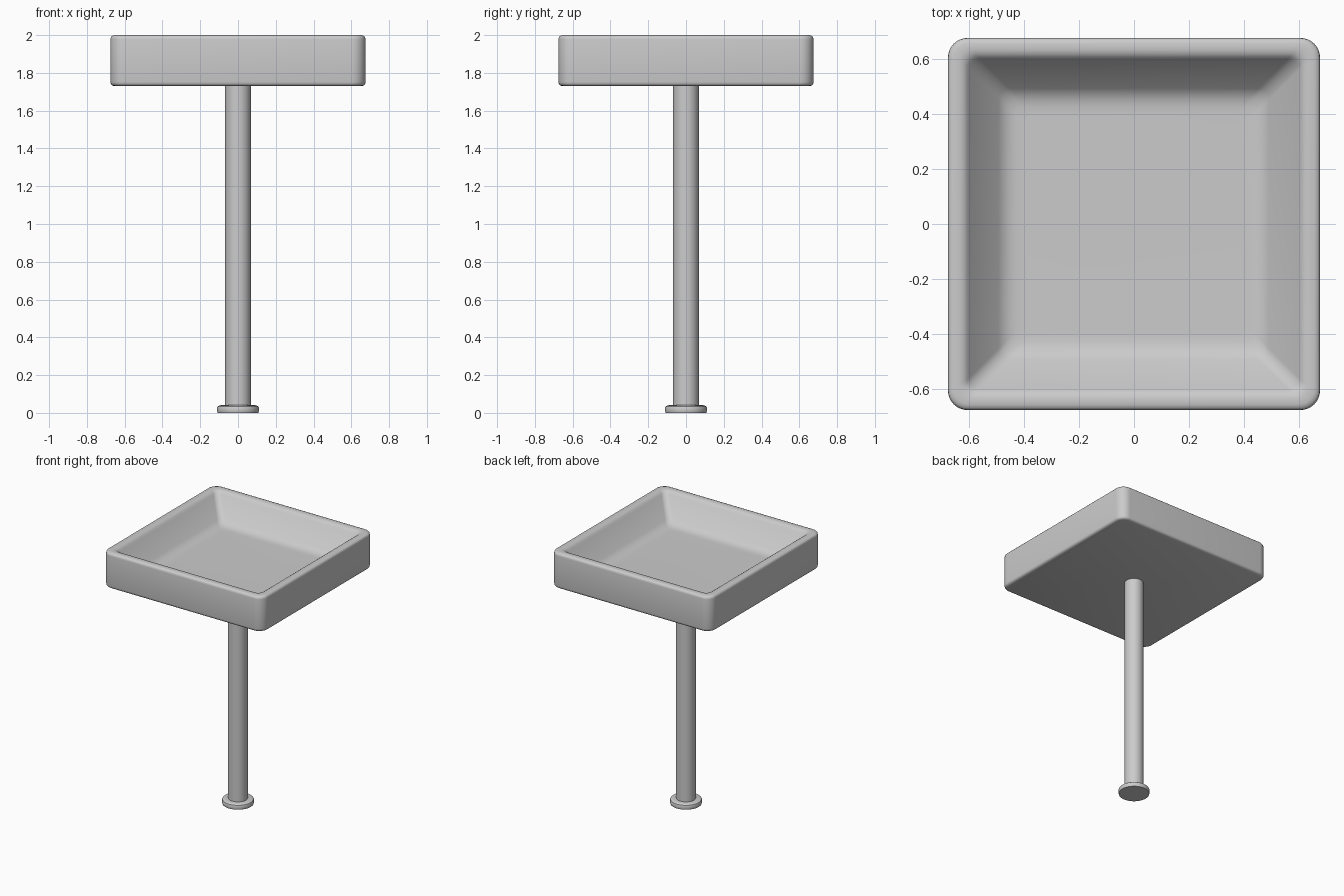
import bpy, bmesh
from math import cos, sin, pi

if "Cube" in bpy.data.objects:
    bpy.data.objects.remove(bpy.data.objects["Cube"])


def ring_square(half, radius, z, n=8):
    """Rounded square outline."""
    pts = []
    for q, (sx, sy) in enumerate([(1, 1), (-1, 1), (-1, -1), (1, -1)]):
        for i in range(n + 1):
            a = (q + i / n) * pi / 2
            pts.append((sx * (half - radius) + radius * cos(a),
                        sy * (half - radius) + radius * sin(a), z))
    return pts


def ring_circle(r, z, n=48):
    return [(r * cos(2 * pi * i / n), r * sin(2 * pi * i / n), z) for i in range(n)]


def loft(name, rings):
    """Skin a stack of outlines and cap both ends."""
    bm = bmesh.new()
    loops = [[bm.verts.new(p) for p in ring] for ring in rings]
    for a, b in zip(loops, loops[1:]):
        for i in range(len(a)):
            j = (i + 1) % len(a)
            bm.faces.new((a[i], a[j], b[j], b[i]))
    bm.faces.new(loops[0][::-1])
    bm.faces.new(loops[-1])
    bmesh.ops.recalc_face_normals(bm, faces=bm.faces)
    me = bpy.data.meshes.new(name)
    bm.to_mesh(me)
    bm.free()
    ob = bpy.data.objects.new(name, me)
    bpy.context.collection.objects.link(ob)
    bpy.ops.object.select_all(action='DESELECT')
    ob.select_set(True)
    bpy.context.view_layer.objects.active = ob
    bpy.ops.object.shade_smooth_by_angle(angle=0.6)
    return ob


# Square basin: underside, outer wall, rolled rim, sloped inner wall, floor
basin = [
    (0.655, 0.055, 1.73), (0.667, 0.065, 1.734), (0.673, 0.07, 1.741), (0.675, 0.072, 1.752),
    (0.675, 0.072, 1.978), (0.673, 0.07, 1.989), (0.667, 0.065, 1.996), (0.655, 0.058, 2.0),
    (0.632, 0.05, 2.0), (0.617, 0.045, 1.996), (0.605, 0.04, 1.987), (0.597, 0.04, 1.975),
    (0.492, 0.04, 1.852), (0.476, 0.04, 1.838), (0.455, 0.04, 1.827),
    (0.43, 0.035, 1.821), (0.40, 0.03, 1.82),
]
loft("basin", [ring_square(*p) for p in basin])

# Round pole
loft("pole", [ring_circle(0.068, z) for z in (0.03, 1.74)])

# Foot disc with rounded rim
foot = [(0.108, 0.0), (0.111, 0.01), (0.111, 0.024), (0.108, 0.033), (0.1, 0.039), (0.088, 0.041)]
loft("foot", [ring_circle(r, z) for r, z in foot])
